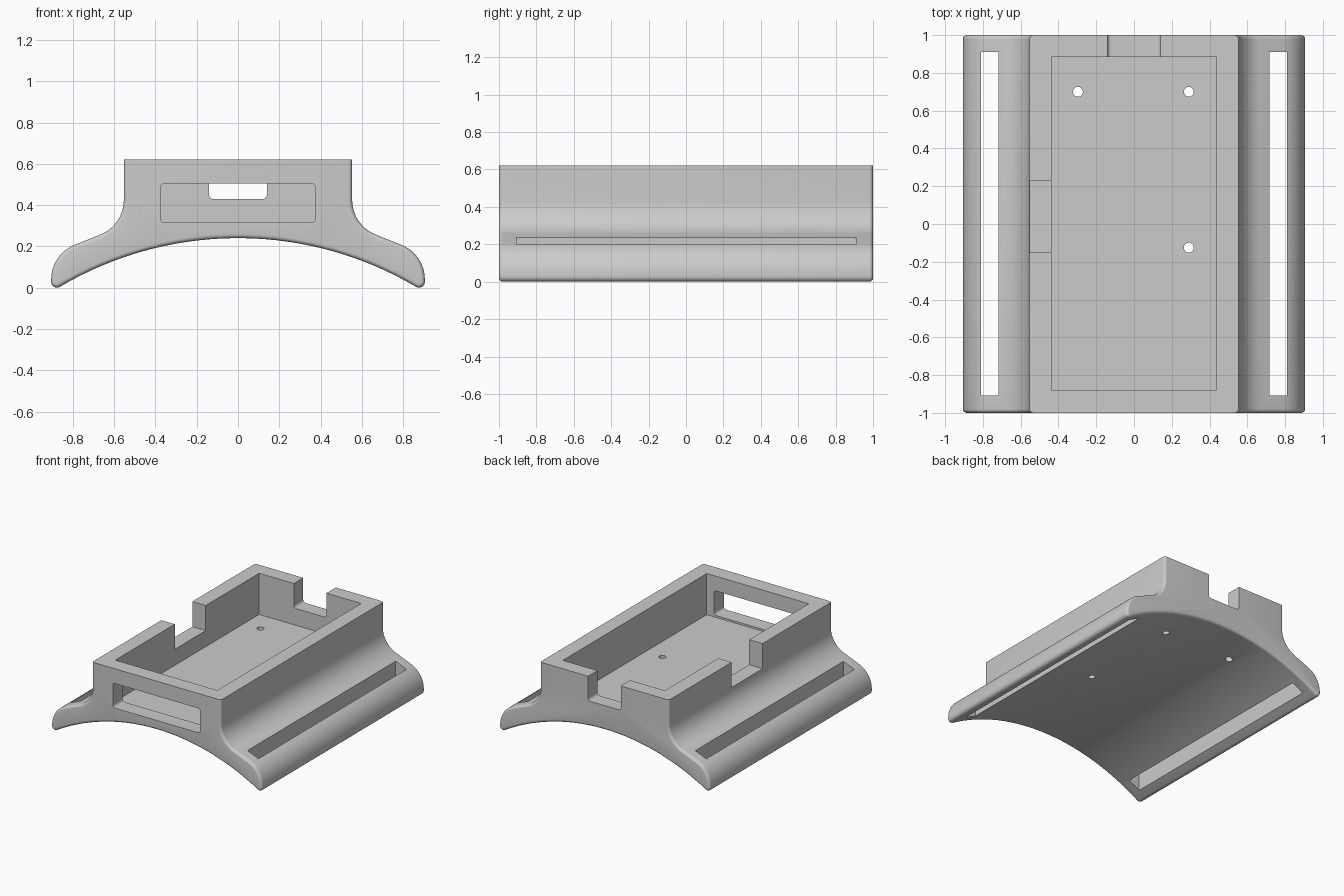
import bpy, bmesh, math
from mathutils import Vector

cube = bpy.data.objects.get("Cube")
if cube:
    bpy.data.objects.remove(cube, do_unlink=True)

grey = bpy.data.materials.new("light grey plastic")
grey.use_nodes = True
grey.diffuse_color = (0.6, 0.6, 0.6, 1)
grey.node_tree.nodes["Principled BSDF"].inputs["Base Color"].default_value = (0.6, 0.6, 0.6, 1)


def make_object(name, bm):
    bmesh.ops.recalc_face_normals(bm, faces=bm.faces)
    mesh = bpy.data.meshes.new(name)
    bm.to_mesh(mesh)
    bm.free()
    mesh.materials.append(grey)
    obj = bpy.data.objects.new(name, mesh)
    bpy.context.collection.objects.link(obj)
    return obj


def arc(cx, cz, r, start, end, steps, side=1):
    """Arc points, each with its outward normal."""
    pts = []
    for i in range(steps + 1):
        a = math.radians(start + (end - start) * i / steps)
        c, s = math.cos(a), math.sin(a)
        pts.append((cx + r * c, cz + r * s, side * c, side * s))
    return pts


# Cross-section: wall, concave sweep, rounded flange, tip, arched underside
TOP = 0.62
half = [(0.553, TOP, 1, 0)]
half += arc(0.733, 0.425, 0.18, 180, 248, 12, -1)
half += arc(0.725, 0.04, 0.18, 68, 0, 12)
half += arc(0.877, 0.028, 0.028, 0, -120, 8)
half += arc(0, -1.456, 1.696, 59.4, 90, 20, -1)[1:]
profile = half + [(-x, z, -nx, nz) for x, z, nx, nz in reversed(half[:-1])]

# Body lofted along y, with the end edges rounded over
R = 0.02
turns = [math.pi / 2 * i / 5 for i in range(6)]
stations = [(-1 + R * (1 - math.sin(t)), R * (1 - math.cos(t))) for t in reversed(turns)]
stations += [(-y, d) for y, d in reversed(stations)]
bm = bmesh.new()
rings = [[bm.verts.new((x - nx * d, y, z - nz * d)) for x, z, nx, nz in profile]
         for y, d in stations]
for a, b in zip(rings, rings[1:]):
    for i in range(len(profile)):
        j = (i + 1) % len(profile)
        bm.faces.new((a[i], a[j], b[j], b[i]))
bm.faces.new(rings[0])
bm.faces.new(rings[-1])
body = make_object("curved_tray", bm)


def cut(name, low, high, round_edges=0):
    """Subtract a box, optionally with rounded edges along y."""
    low, high = Vector(low), Vector(high)
    bm = bmesh.new()
    bmesh.ops.create_cube(bm, size=1)
    for v in bm.verts:
        v.co = Vector([(l + h) / 2 + c * (h - l) for c, l, h in zip(v.co, low, high)])
    if round_edges:
        edges = [e for e in bm.edges if abs(e.verts[0].co.y - e.verts[1].co.y) > 0.01]
        bmesh.ops.bevel(bm, geom=edges, offset=round_edges, segments=5,
                        profile=0.5, affect='EDGES')
    subtract(make_object(name, bm))


def subtract(cutter):
    cutter.hide_render = True
    mod = body.modifiers.new(cutter.name, 'BOOLEAN')
    mod.operation = 'DIFFERENCE'
    mod.solver = 'EXACT'
    mod.object = cutter
    bpy.context.view_layer.objects.active = body
    bpy.ops.object.modifier_apply(modifier=mod.name)
    bpy.data.objects.remove(cutter, do_unlink=True)


FLOOR = 0.3
# Tray cavity, front window, rear and side notches
cut("cavity", (-0.438, -0.88, FLOOR), (0.438, 0.885, 0.8))
cut("front_window", (-0.375, -1.1, 0.315), (0.375, -0.8, 0.505), 0.02)
cut("rear_notch", (-0.14, 0.8, 0.43), (0.14, 1.1, 0.8), 0.02)
cut("side_notch", (-0.7, -0.15, 0.425), (-0.4, 0.23, 0.8))

# Strap slots through both flanges
for s in (-1, 1):
    xs = sorted((s * 0.717, s * 0.81))
    cut("strap_slot", (xs[0], -0.907, -0.2), (xs[1], 0.91, 0.5))

# Screw holes through the floor
for x, y in ((-0.297, 0.7), (0.29, 0.7), (0.29, -0.125)):
    bm = bmesh.new()
    bmesh.ops.create_cone(bm, cap_ends=True, segments=32, radius1=0.026,
                          radius2=0.026, depth=0.4)
    bmesh.ops.translate(bm, verts=bm.verts, vec=(x, y, 0.25))
    subtract(make_object("screw_hole", bm))

bpy.ops.object.select_all(action='DESELECT')
body.select_set(True)
bpy.context.view_layer.objects.active = body
bpy.ops.object.shade_smooth_by_angle(angle=math.radians(30))
